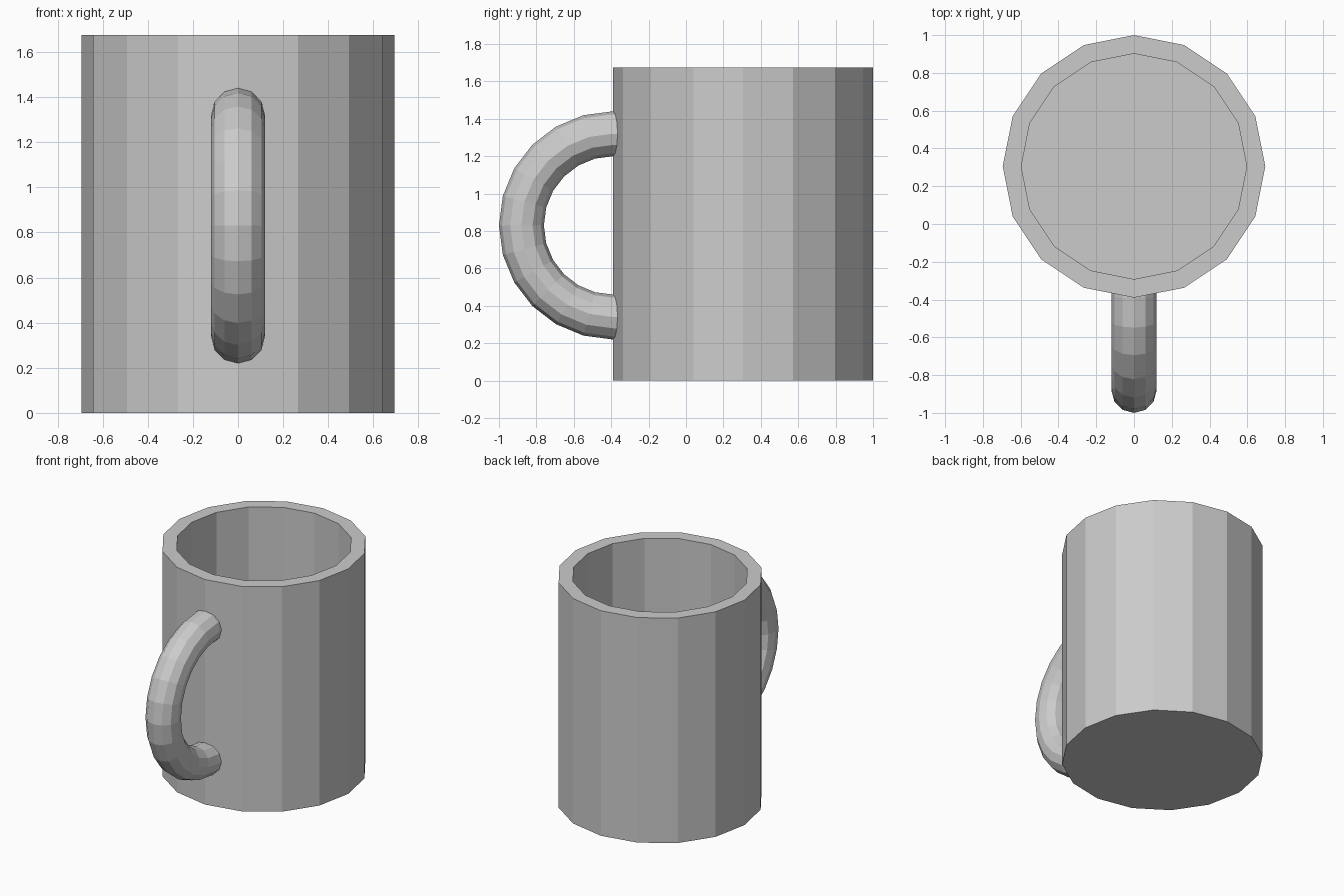
import bpy, bmesh
from math import pi, cos
from mathutils import Matrix, Vector

if "Cube" in bpy.data.objects:
    bpy.data.objects.remove(bpy.data.objects["Cube"])

SIDES, RADIUS, HEIGHT, WALL, FLOOR = 16, 0.695, 1.675, 0.1, 0.1
CUP_Y = 0.305                      # cup axis
TUBE, BEND = 0.12, 0.49            # handle thickness and bend radius
HANDLE = Vector((0, -0.39, 0.83))  # centre of the handle bend

grey = bpy.data.materials.new("plain grey")
grey.use_nodes = True
colour = (0.6, 0.6, 0.6, 1)
grey.diffuse_color = colour
grey.node_tree.nodes["Principled BSDF"].inputs["Base Color"].default_value = colour


def add_object(name, bm):
    bmesh.ops.recalc_face_normals(bm, faces=bm.faces)
    mesh = bpy.data.meshes.new(name)
    bm.to_mesh(mesh)
    bm.free()
    mesh.materials.append(grey)
    obj = bpy.data.objects.new(name, mesh)
    bpy.context.collection.objects.link(obj)
    return obj


# Cup body: a faceted cylinder, hollowed from its inset top face
bm = bmesh.new()
bmesh.ops.create_cone(bm, cap_ends=True, segments=SIDES, radius1=RADIUS, radius2=RADIUS,
                      depth=HEIGHT, matrix=Matrix.Translation((0, CUP_Y, HEIGHT / 2)))
bm.normal_update()
top = max(bm.faces, key=lambda f: f.calc_center_median().z)
bmesh.ops.inset_region(bm, faces=[top], thickness=WALL * cos(pi / SIDES))
hole = bmesh.ops.extrude_face_region(bm, geom=[top])["geom"]
bmesh.ops.translate(bm, vec=(0, 0, FLOOR - HEIGHT),
                    verts=[v for v in hole if isinstance(v, bmesh.types.BMVert)])
if top.is_valid:
    bmesh.ops.delete(bm, geom=[top], context='FACES_ONLY')
add_object("cup_body", bm)

# Handle: a ring swept through half a turn, its ends run into the cup wall
bm = bmesh.new()
start = Matrix.Translation(HANDLE + Vector((0, 0, BEND))) @ Matrix.Rotation(pi / 2, 4, 'X')
bmesh.ops.create_circle(bm, segments=12, radius=TUBE, matrix=start)
bmesh.ops.spin(bm, geom=bm.verts[:] + bm.edges[:], cent=HANDLE, axis=(1, 0, 0),
               angle=pi, steps=12)
ends = [e for e in bm.edges if e.is_boundary]
tips = bmesh.ops.extrude_edge_only(bm, edges=ends)["geom"]
bmesh.ops.translate(bm, vec=(0, 0.05, 0),
                    verts=[v for v in tips if isinstance(v, bmesh.types.BMVert)])
add_object("handle", bm)
